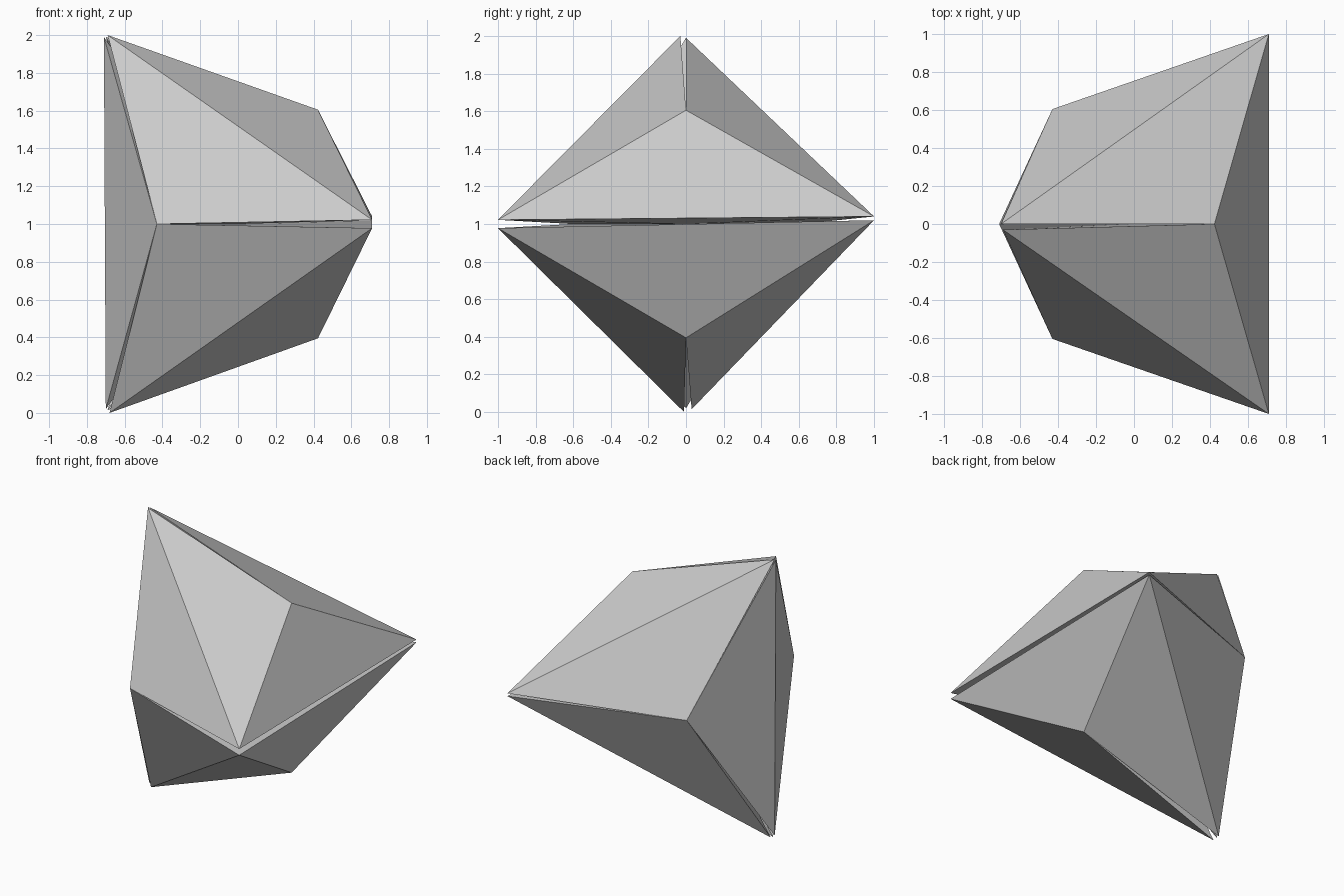
import bpy
import bmesh
from mathutils import Vector

cube = bpy.data.objects.get("Cube")
if cube:
    bpy.data.objects.remove(cube, do_unlink=True)

# One flat grey for the whole solid
grey = bpy.data.materials.new("plain_grey")
grey.use_nodes = True
colour = (0.6, 0.6, 0.6, 1)
grey.diffuse_color = colour
grey.node_tree.nodes["Principled BSDF"].inputs["Base Color"].default_value = colour

CENTRE = Vector((0, 0, 1))

# Main tetrahedron corners, each raised face peak lies opposite one corner
corners = {
    "top": Vector((-0.70, 0, 2)),
    "bottom": Vector((-0.70, 0, 0)),
    "front": Vector((0.71, -1, 1)),
    "back": Vector((0.71, 1, 1)),
}


def peak(opposite):
    return CENTRE - (corners[opposite] - CENTRE) * 0.605


def loose_tip(name, pair, apex):
    """Corner position for one wedge, leaving a fine open seam at the tips."""
    tip = corners[name].copy()
    if name in ("front", "back"):
        upper = "top" in pair or apex.z > 1.1
        middle = 1.0 if name == "front" else 1.03
        spread = 0.022 if name == "front" else 0.01
        tip.z = middle + (spread if upper else -spread)
        return tip
    side = "top" in pair and "bottom" in pair
    if name == "top":
        if side:
            return Vector((-0.71, 0, 1.99))
        return Vector((-0.69, -0.03, 2)) if "front" in pair else Vector((-0.70, 0, 1.99))
    if side:
        return Vector((-0.70, 0, 0.02))
    return Vector((-0.68, -0.01, 0)) if "front" in pair else Vector((-0.69, 0.03, 0.015))


def wedge(name, points):
    """Solid four-cornered wedge reaching to the centre."""
    bm = bmesh.new()
    verts = [bm.verts.new(p) for p in points]
    for skip in verts:
        bm.faces.new([v for v in verts if v is not skip])
    bmesh.ops.recalc_face_normals(bm, faces=bm.faces[:])
    mesh = bpy.data.meshes.new(name)
    bm.to_mesh(mesh)
    bm.free()
    mesh.materials.append(grey)
    bpy.context.collection.objects.link(bpy.data.objects.new(name, mesh))


# Three wedges around each of the four face peaks
for opposite in corners:
    apex = peak(opposite)
    ring = [c for c in corners if c != opposite]
    for i, a in enumerate(ring):
        b = ring[(i + 1) % 3]
        pair = (a, b)
        wedge(f"wedge_{a}_{b}_away_from_{opposite}",
              [loose_tip(a, pair, apex), loose_tip(b, pair, apex), apex, CENTRE])
